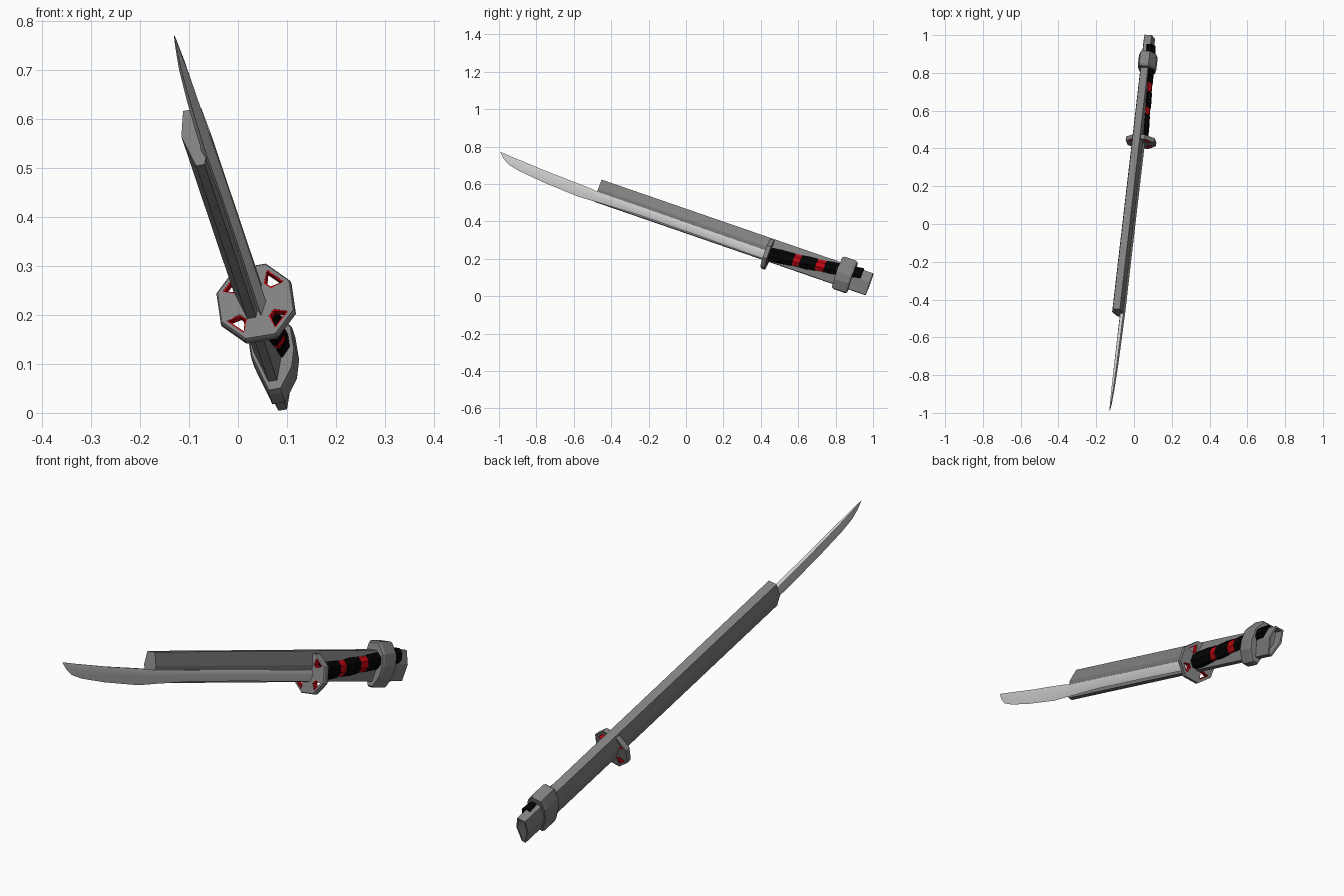
import bpy, bmesh, math
from mathutils import Vector

if "Cube" in bpy.data.objects:
    bpy.data.objects.remove(bpy.data.objects["Cube"])

# Tilted frame: t runs from tip to pommel, w is sideways, v is up
ORIGIN = Vector((-0.031, 0, 0.402))
D = Vector((0.116, 1, -0.345)).normalized()
V0 = (Vector((0, 0, 1)) - D * D.z).normalized()
W0 = D.cross(V0)
ROLL = math.radians(10)
V = V0 * math.cos(ROLL) - W0 * math.sin(ROLL)
W = W0 * math.cos(ROLL) + V0 * math.sin(ROLL)


def place(t, w, v):
    return ORIGIN + D * t + W * w + V * v


def material(name, rgb):
    m = bpy.data.materials.new(name)
    m.diffuse_color = (*rgb, 1)
    m.use_nodes = True
    m.node_tree.nodes["Principled BSDF"].inputs["Base Color"].default_value = m.diffuse_color
    return m


BLACK = material("black_wrap", (0.001, 0.001, 0.001))
RED = material("red_trim", (0.55, 0.002, 0.006))
DARK = material("dark_metal", (0.22, 0.22, 0.22))
STEEL = material("blade_steel", (0.62, 0.62, 0.62))


def finish(bm, name, mat=None):
    bmesh.ops.recalc_face_normals(bm, faces=bm.faces[:])
    me = bpy.data.meshes.new(name)
    bm.to_mesh(me)
    bm.free()
    ob = bpy.data.objects.new(name, me)
    bpy.context.collection.objects.link(ob)
    if mat:
        me.materials.append(mat)
    return ob


def loft(name, sections, mat=None, recess=None, closed=False):
    """sections: list of (t, [(w, v), ...]); recess: (inset, depth) at the last cap."""
    bm = bmesh.new()
    rings = [[bm.verts.new(place(t, w, v)) for w, v in pts] for t, pts in sections]
    pairs = list(zip(rings, rings[1:]))
    if closed:
        pairs.append((rings[-1], rings[0]))
    for a, b in pairs:
        n = len(a)
        for i in range(n):
            j = (i + 1) % n
            bm.faces.new((a[i], a[j], b[j], b[i]))
    if not closed:
        bm.faces.new(rings[0])
        cap = bm.faces.new(rings[-1])
        bmesh.ops.recalc_face_normals(bm, faces=bm.faces[:])
        if recess:
            bmesh.ops.inset_region(bm, faces=[cap], thickness=recess[0])
            hole = bmesh.ops.extrude_face_region(bm, geom=[cap])
            vs = [g for g in hole["geom"] if isinstance(g, bmesh.types.BMVert)]
            bmesh.ops.translate(bm, verts=vs, vec=-D * recess[1])
            if cap.is_valid:
                bmesh.ops.delete(bm, geom=[cap], context='FACES_ONLY')
    return finish(bm, name, mat)


def polygon(cw, cv, hw, hv, n=8):
    k = math.cos(math.pi / n)
    out = []
    for i in range(n):
        a = math.pi / n + 2 * math.pi * i / n
        out.append((cw + hw * math.cos(a) / k, cv + hv * math.sin(a) / k))
    return out


# Scabbard: tall hexagonal bar, hollow at the pommel end
HEX = [(-0.019, 0.06), (0.019, 0.06), (0.03, 0.006),
       (0.009, -0.062), (-0.009, -0.062), (-0.03, 0.006)]
loft("scabbard", [(-0.50, HEX), (1.044, HEX)], DARK, recess=(0.008, 0.05))

# Collar clamping the scabbard and the handle
COLLAR = [(-0.024, 0.094), (0.026, 0.094), (0.054, 0.05), (0.055, 0.0),
          (0.045, -0.04), (0.014, -0.086), (-0.012, -0.086), (-0.038, 0.0), (-0.038, 0.05)]


def collar_section(t, s):
    return (t, [(0.009 + (w - 0.009) * s, v * s) for w, v in COLLAR])


loft("collar", [collar_section(0.860, 0.93), collar_section(0.872, 1),
                collar_section(0.933, 1), collar_section(0.945, 0.93)], DARK)

# Blade: five-sided section with a sharp edge and a curved point
BW = 0.020
stations = [(0.475, -0.060, -0.013, 0.014), (0.1, -0.056, -0.012, 0.014),
            (-0.25, -0.055, -0.011, 0.014), (-0.50, -0.064, -0.011, 0.014),
            (-0.53, -0.066, -0.006, 0.013), (-0.59, -0.068, -0.003, 0.013),
            (-0.794, -0.056, 0.005, 0.011), (-0.937, -0.041, 0.014, 0.008),
            (-0.999, -0.027, 0.018, 0.005), (-1.035, -0.006, 0.021, 0.003),
            (-1.063, 0.021, 0.023, 0.0008)]


def blade_section(t, lo, hi, hw):
    ridge = lo + (hi - lo) * 0.62
    return (t, [(BW, lo), (BW + hw, ridge), (BW + hw * 0.6, hi),
                (BW - hw * 0.6, hi), (BW - hw, ridge)])


blade = loft("blade", [blade_section(*s) for s in stations], STEEL)
blade.select_set(True)
bpy.context.view_layer.objects.active = blade
bpy.ops.object.shade_smooth_by_angle(angle=math.radians(48))


# Handle: curved grip of black wraps separated by red bands
def grip_section(t, scale=1.0):
    u = (t - 0.484) / 0.5
    centre = -0.024 + 0.045 * u + 0.016 * u * u
    taper = (1 - 0.14 * u) * scale
    return (t, polygon(0.016, centre, 0.031 * taper, 0.036 * taper))


for i, (a, b) in enumerate([(0.478, 0.618), (0.654, 0.742), (0.788, 0.99)]):
    loft(f"handle_wrap_{i + 1}", [grip_section(a, 0.98), grip_section((a + b) / 2, 1.04),
                                  grip_section(b, 0.98)], BLACK)
for i, (a, b) in enumerate([(0.612, 0.660), (0.736, 0.794)]):
    loft(f"handle_band_{i + 1}", [grip_section(a, 0.93), grip_section(b, 0.93)], RED)

# Guard: octagonal plate with four red-lined openings
GW, GV, G0, G1 = 0.0125, -0.028, 0.463, 0.487
guard = loft("guard", [(G0, polygon(GW, GV, 0.074, 0.076)),
                       (G0 + 0.005, polygon(GW, GV, 0.077, 0.079)),
                       (G1, polygon(GW, GV, 0.077, 0.079))], DARK)


def opening(angle, grow):
    c, s = math.cos(angle), math.sin(angle)
    pts = [(0.041 - grow, 0.009 + grow), (0.068 + grow, 0.022 + grow),
           (0.068 + grow, -0.022 - grow), (0.041 - grow, -0.009 - grow)]
    return [(GW + r * c - f * s, GV + r * s + f * c) for r, f in pts]


cutters = []
for i in range(4):
    ang = math.radians(45 + 90 * i)
    outer, inner = opening(ang, 0.0), opening(ang, -0.003)
    cutter = loft(f"guard_cutter_{i + 1}", [(G0 - 0.02, outer), (G1 + 0.02, outer)])
    cutters.append(cutter)
    mod = guard.modifiers.new("opening", 'BOOLEAN')
    mod.operation = 'DIFFERENCE'
    mod.solver = 'EXACT'
    mod.object = cutter
    loft(f"guard_lining_{i + 1}", [(G0 + 0.001, outer), (G0 + 0.001, inner),
                                   (G1 - 0.001, inner), (G1 - 0.001, outer)], RED, closed=True)

# Apply the openings and remove the cutters
bpy.context.view_layer.objects.active = guard
for m in list(guard.modifiers):
    bpy.ops.object.modifier_apply(modifier=m.name)
for c in cutters:
    bpy.data.objects.remove(c, do_unlink=True)
